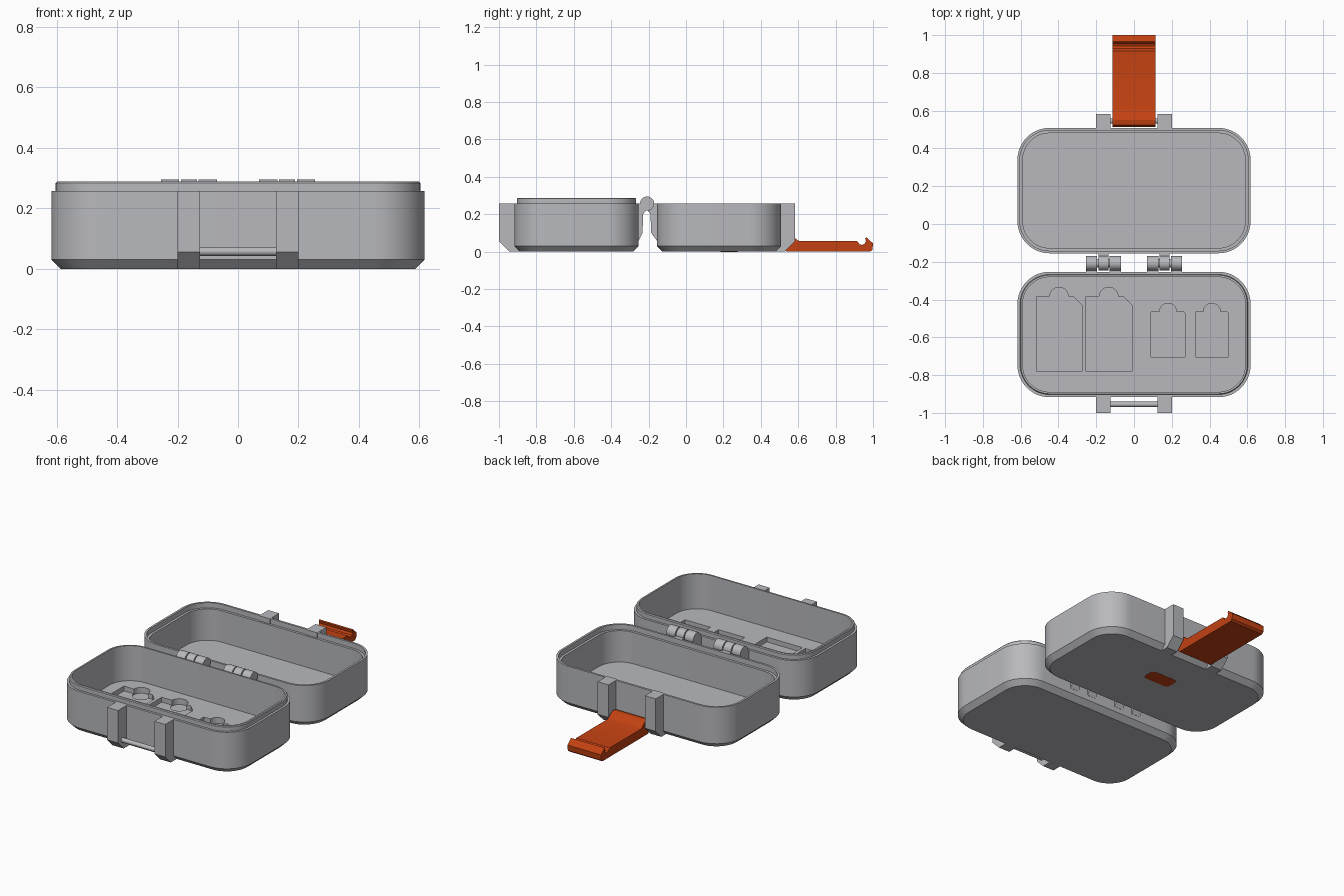
import bpy, bmesh, math
from mathutils import Vector

if "Cube" in bpy.data.objects:
    bpy.data.objects.remove(bpy.data.objects["Cube"])


def material(name, rgb):
    m = bpy.data.materials.new(name)
    m.diffuse_color = (*rgb, 1)
    m.use_nodes = True
    m.node_tree.nodes["Principled BSDF"].inputs["Base Color"].default_value = m.diffuse_color
    return m


GREY = material("light grey", (0.48, 0.485, 0.51))
ORANGE = material("burnt orange", (0.54, 0.053, 0.006))


def finish(name, bm, mat, smooth=True):
    bmesh.ops.recalc_face_normals(bm, faces=bm.faces)
    me = bpy.data.meshes.new(name)
    bm.to_mesh(me)
    bm.free()
    ob = bpy.data.objects.new(name, me)
    bpy.context.collection.objects.link(ob)
    me.materials.append(mat)
    if smooth:
        bpy.ops.object.select_all(action='DESELECT')
        ob.select_set(True)
        bpy.context.view_layer.objects.active = ob
        bpy.ops.object.shade_smooth_by_angle(angle=math.radians(25))
    return ob


def rounded_rect(hx, hy, r, n=12):
    pts = []
    for k, (sx, sy) in enumerate(((1, 1), (-1, 1), (-1, -1), (1, -1))):
        for i in range(n + 1):
            a = math.pi / 2 * (k + i / n)
            pts.append((sx * (hx - r) + r * math.cos(a), sy * (hy - r) + r * math.sin(a)))
    return pts


def tray(name, cy, rings):
    """Loft rounded rectangles through (inset, height) steps, from underside to inner floor."""
    bm = bmesh.new()
    loops = [[bm.verts.new((x, cy + y, z)) for x, y in
              rounded_rect(0.617 - d, 0.332 - d, 0.17 - d)] for d, z in rings]
    n = len(loops[0])
    for a, b in zip(loops, loops[1:]):
        for i in range(n):
            bm.faces.new((a[i], a[(i + 1) % n], b[(i + 1) % n], b[i]))
    bm.faces.new(loops[0])
    bm.faces.new(loops[-1])
    return finish(name, bm, GREY)


def extrude(name, pts, axis, lo, hi, mat, smooth=True):
    """Prism: axis 'x' takes (y, z) points, axis 'z' takes (x, y) points."""
    bm = bmesh.new()
    put = (lambda p, t: (t, *p)) if axis == 'x' else (lambda p, t: (*p, t))
    face = bm.faces.new([bm.verts.new(put(p, lo)) for p in pts])
    new = bmesh.ops.extrude_face_region(bm, geom=[face])['geom']
    step = Vector(put((0, 0), hi - lo))
    bmesh.ops.translate(bm, vec=step, verts=[v for v in new if isinstance(v, bmesh.types.BMVert)])
    return finish(name, bm, mat, smooth)


def circle(cx, cy, r, n=28):
    return [(cx + r * math.cos(2 * math.pi * i / n), cy + r * math.sin(2 * math.pi * i / n))
            for i in range(n)]


# Two open halves of the case
FRONT, BACK, RIM = -0.585, 0.177, 0.257
front_tray = tray("front_tray", FRONT, [
    (0.03, 0), (0, 0.03), (0, RIM), (0.014, RIM), (0.014, 0.283),
    (0.018, 0.288), (0.028, 0.288), (0.028, 0.07)])
tray("back_tray", BACK, [
    (0.03, 0), (0, 0.03), (0, RIM), (0.013, RIM), (0.013, 0.225),
    (0.028, 0.225), (0.028, 0.03)])


# Card pockets with round finger holes, cut into the front floor
def cut(name, pts, depth):
    c = extrude(name, pts, 'z', 0.07 - depth, 0.12, GREY, smooth=False)
    c.hide_render = True
    c.hide_viewport = True
    mod = front_tray.modifiers.new(name, 'BOOLEAN')
    mod.operation, mod.object, mod.solver = 'DIFFERENCE', c, 'EXACT'


POCKETS = [  # x0, x1, y0, y1, corner chamfer, finger hole radius
    (-0.515, -0.275, -0.78, -0.385, 0.045, 0.05),
    (-0.255, -0.01, -0.78, -0.385, 0.045, 0.05),
    (0.09, 0.27, -0.705, -0.465, 0.008, 0.045),
    (0.325, 0.50, -0.705, -0.465, 0.008, 0.045)]
for i, (x0, x1, y0, y1, c, r) in enumerate(POCKETS):
    cut(f"pocket_cutter_{i}", [(x0, y0), (x1, y0), (x1, y1 - c), (x1 - c, y1), (x0, y1)], 0.03)
    cut(f"finger_cutter_{i}", circle((x0 + x1) / 2 - (0.0 if i > 1 else 0.002), y1, r), 0.036)

# Clip brackets on both outer walls
for name, wall, s in (("front_bracket", -0.91, -1), ("back_bracket", 0.50, 1)):
    tip = wall + s * (0.09 if s < 0 else 0.083)
    prof = [(wall - s * 0.008, RIM), (tip, RIM), (tip, 0.055), (tip - s * 0.055, 0),
            (wall - s * 0.024, 0), (wall - s * 0.008, 0.03)]
    for side in (-1, 1):
        extrude(f"{name}_{side}", prof, 'x', *sorted((side * 0.125, side * 0.20)), GREY)

# Catch rod at the front and latch pivot at the back
extrude("catch_rod", circle(-0.955, 0.057, 0.014), 'x', -0.13, 0.13, GREY)
extrude("latch_pivot", circle(0.545, 0.057, 0.014), 'x', -0.13, 0.13, GREY)

# Hinges: outer knuckles carried by the front tray, middle ones by the back tray
HY, HZ, HR = -0.208, 0.257, 0.038
front_arm = [(-0.262, 0.06), (-0.252, 0.06), (-0.232, 0.10), (-0.230, 0.20), (-0.212, 0.222),
             (-0.208, 0.257), (-0.262, 0.257)]
back_arm = [(-0.145, 0.06), (-0.157, 0.06), (-0.186, 0.10), (-0.190, 0.20), (-0.205, 0.222),
            (-0.208, 0.257), (-0.145, 0.257)]
for s in (-1, 1):
    for k, (a, b, arm) in enumerate(((0.07, 0.13, front_arm), (0.136, 0.189, back_arm),
                                     (0.195, 0.255, front_arm))):
        span = sorted((s * a, s * b))
        extrude(f"hinge_knuckle_{s}_{k}", circle(HY, HZ, HR), 'x', *span, GREY)
        extrude(f"hinge_arm_{s}_{k}", arm, 'x', *span, GREY)
    extrude(f"hinge_pin_{s}", circle(HY, HZ, 0.022), 'x', *sorted((s * 0.08, s * 0.245)), GREY)

# Folded-out latch
extrude("latch", [
    (0.535, 0), (0.985, 0), (0.997, 0.01), (1.0, 0.045), (0.985, 0.057), (0.965, 0.076),
    (0.958, 0.072), (0.962, 0.055), (0.955, 0.042), (0.942, 0.036), (0.928, 0.04), (0.915, 0.056),
    (0.61, 0.056), (0.595, 0.062), (0.575, 0.08), (0.55, 0.09), (0.525, 0.086), (0.513, 0.07),
    (0.513, 0.035)], 'x', -0.115, 0.115, ORANGE)

# Thin badge plate under the back tray
extrude("underside_plate", [(x, y + 0.23) for x, y in rounded_rect(0.09, 0.045, 0.025, 4)],
        'z', -0.001, 0.004, ORANGE)
